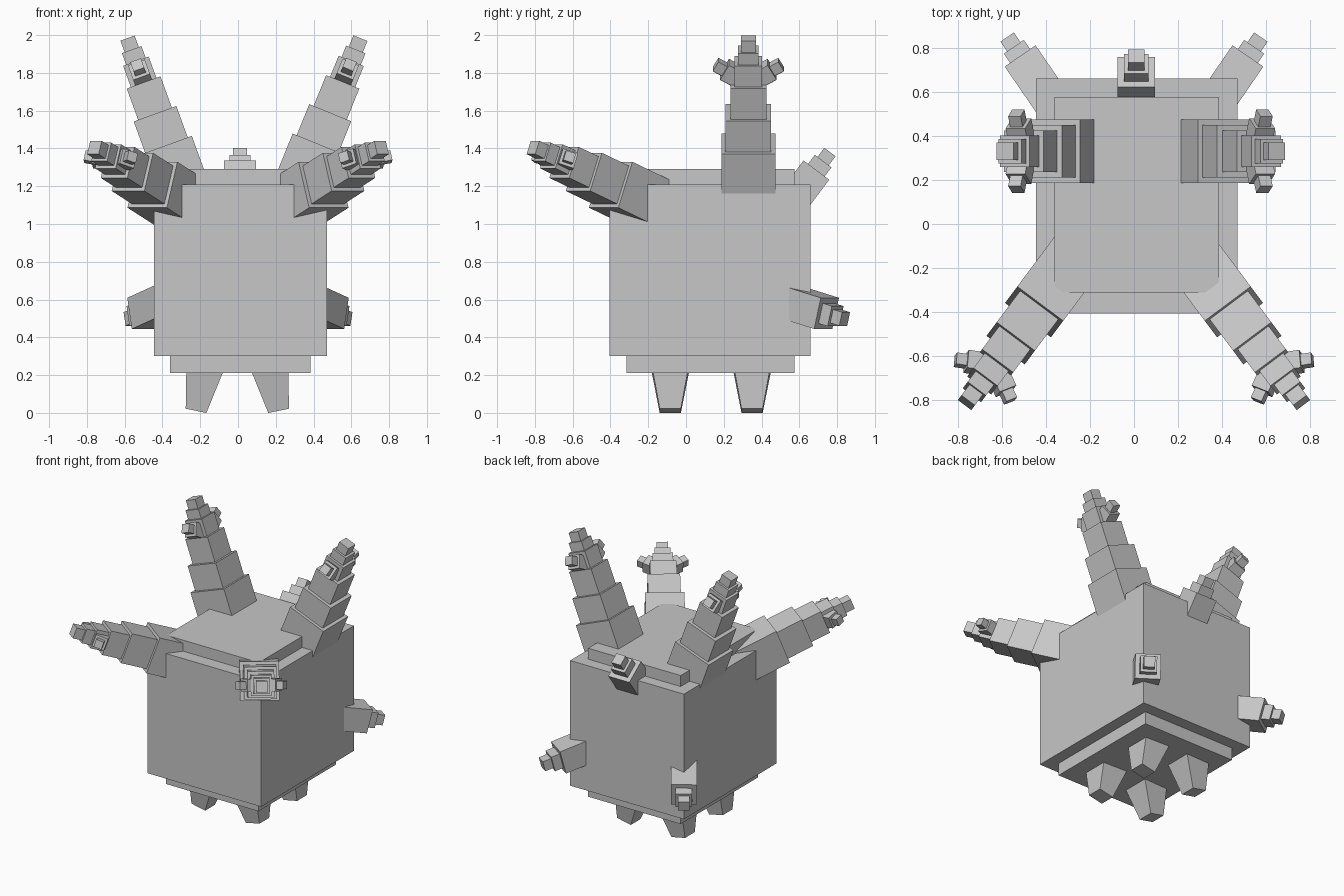
import bpy
import bmesh
from mathutils import Matrix, Vector

if "Cube" in bpy.data.objects:
    bpy.data.objects.remove(bpy.data.objects["Cube"], do_unlink=True)

grey = bpy.data.materials.new("stone_grey")
grey.use_nodes = True
grey.diffuse_color = (0.57, 0.57, 0.57, 1)
grey.node_tree.nodes["Principled BSDF"].inputs["Base Color"].default_value = (0.57, 0.57, 0.57, 1)


def finish(name, bm):
    bmesh.ops.recalc_face_normals(bm, faces=bm.faces)
    mesh = bpy.data.meshes.new(name)
    bm.to_mesh(mesh)
    bm.free()
    mesh.materials.append(grey)
    obj = bpy.data.objects.new(name, mesh)
    bpy.context.collection.objects.link(obj)


def block(name, lo, hi):
    lo, hi = Vector(lo), Vector(hi)
    bm = bmesh.new()
    bmesh.ops.create_cube(bm, size=1)
    for v in bm.verts:
        v.co = (lo + hi) / 2 + v.co * (hi - lo)
    finish(name, bm)


def add_steps(bm, tip, axis, side, steps, base, taper=1.0):
    """Stack square blocks back from the tip; each step is (half width, distance of its end)."""
    other = axis.cross(side)
    frame = Matrix((side, other, axis)).transposed()
    ends = [d for _, d in steps[1:]] + [base]
    for (half, start), end in zip(steps, ends):
        cube = bmesh.ops.create_cube(bm, size=2)["verts"]
        for v in cube:
            at_tip = v.co.z > 0
            w = half if at_tip else half * taper
            v.co = tip + frame @ Vector((v.co.x * w, v.co.y * w, -start if at_tip else -end))


def spike(name, tip, direction, steps, base, branch=0, taper=1.0):
    tip, axis = Vector(tip), Vector(direction).normalized()
    side = Vector((0, 0, 1)).cross(axis).normalized()
    bm = bmesh.new()
    add_steps(bm, tip, axis, side, steps, base, taper)
    # Pair of small side branches near the tip
    if branch:
        for s in (-1, 1):
            way = (side * s * 0.87 + axis * 0.5).normalized()
            across = axis.cross(side)
            root = tip - axis * 0.25 * branch
            add_steps(bm, root + way * 0.2 * branch, way, across,
                      [(0.03 * branch, 0), (0.047 * branch, 0.055 * branch)], 0.2 * branch)
    finish(name, bm)


# Body with a raised plate on top and below
block("body", (-0.445, -0.405, 0.3), (0.47, 0.66, 1.21))
block("top_plate", (-0.36, -0.31, 1.2), (0.385, 0.575, 1.29))
block("bottom_plate", (-0.36, -0.315, 0.21), (0.385, 0.575, 0.31))

# Tall horns on top
horn_steps = [(0.04, 0), (0.055, 0.065), (0.072, 0.13), (0.095, 0.25), (0.12, 0.426), (0.143, 0.603)]
spike("right_horn", (-0.585, 0.33, 1.984), (-0.342, 0, 0.94), horn_steps, 0.95, branch=1)
spike("left_horn", (0.648, 0.33, 1.984), (0.375, 0, 0.927), horn_steps, 0.95, branch=1)

# Arms reaching out of the front corners
arm_steps = [(0.038, 0), (0.052, 0.065), (0.068, 0.13), (0.088, 0.22), (0.108, 0.36), (0.13, 0.55)]
for name, s in (("right_arm", -1), ("left_arm", 1)):
    spike(name, (s * 0.76, -0.81, 1.405), (s * 0.56, -0.75, 0.36), arm_steps, 0.88, branch=0.9)

# Short spikes on the lower back corners and the top back edge
short_steps = [(0.037, 0), (0.055, 0.06), (0.085, 0.12)]
for name, s in (("right_back_spike", -1), ("left_back_spike", 1)):
    spike(name, (s * 0.57, 0.84, 0.497), (s * 0.55, 0.8, -0.25), short_steps, 0.4)
spike("top_back_spike", (0.01, 0.762, 1.381), (0, 0.6, 0.8), short_steps, 0.3)

# Tapered legs leaning outward
for side_name, x, s in (("right", -0.222, -1), ("left", 0.215, 1)):
    for end_name, y in (("front", -0.083), ("back", 0.35)):
        spike(f"{end_name}_{side_name}_leg", (x, y, 0.011), (s * 0.2, 0, -0.98),
              [(0.056, 0)], 0.24, taper=1.8)
